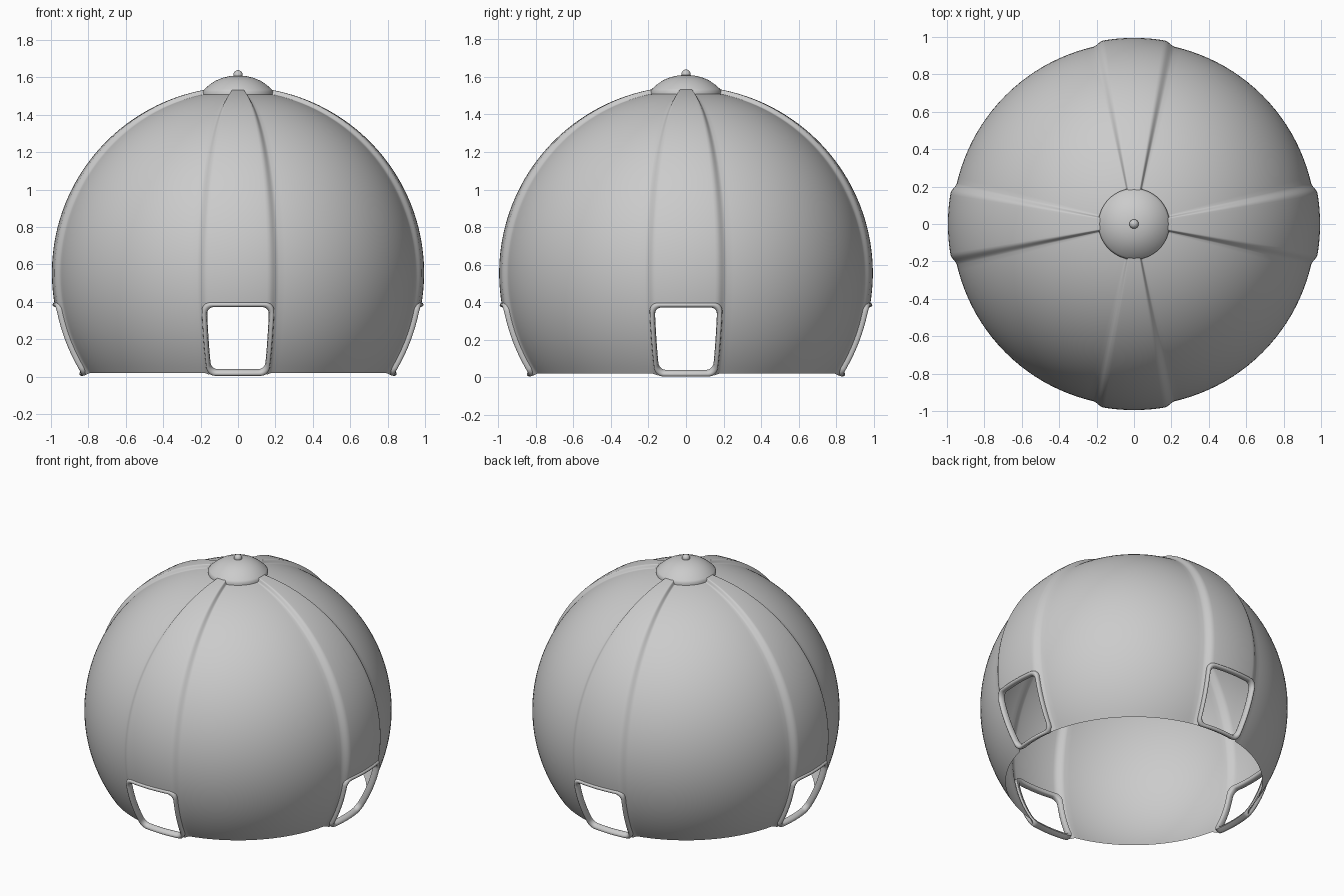
import bpy, bmesh
from math import sin, cos, radians, pi

if "Cube" in bpy.data.objects:
    bpy.data.objects.remove(bpy.data.objects["Cube"])

CZ = 0.555                 # sphere centre height
BODY, RIB = 0.972, 0.995   # radii of plain shell and raised ribs


def point(phi, lat, r):
    p, l = radians(phi), radians(lat)
    return (r * cos(l) * cos(p), r * cos(l) * sin(p), max(0.0, CZ + r * sin(l)))


def finish(name, bm, angle=60):
    bmesh.ops.recalc_face_normals(bm, faces=bm.faces)
    me = bpy.data.meshes.new(name)
    bm.to_mesh(me)
    bm.free()
    ob = bpy.data.objects.new(name, me)
    bpy.context.collection.objects.link(ob)
    bpy.ops.object.select_all(action='DESELECT')
    ob.select_set(True)
    bpy.context.view_layer.objects.active = ob
    bpy.ops.object.shade_smooth_by_angle(angle=radians(angle))
    return ob


def shell_radius(d):
    # smooth step from rib to plain shell, d = degrees from the rib centre
    t = min(1, max(0, (abs(d) - 9.5) / 3.5))
    return RIB + (BODY - RIB) * t * t * (3 - 2 * t)


# Dome shell with four ribs; faces are left out at the four openings
half = [1.5, 3, 4.5, 6, 7.5, 9, 9.8, 10.6, 11.2, 11.8, 12.4, 13,
        15, 18, 21, 24, 27, 30, 33, 36, 39, 42]
offsets = [-h for h in reversed(half)] + [0] + half + [45]
cols = [(q * 90 + o, o) for q in range(4) for o in offsets]
HOLE_TOP = -10.1
lats = [-33.4 + i * (HOLE_TOP + 33.4) / 10 for i in range(10)]
lats += [HOLE_TOP + i * (80 - HOLE_TOP) / 40 for i in range(41)]
bm = bmesh.new()
rows = [[bm.verts.new(point(p, l, shell_radius(o))) for p, o in cols] for l in lats]
n = len(cols)
for i in range(len(lats) - 1):
    for j in range(n):
        k = (j + 1) % n
        in_hole = max(abs(cols[j][1]), abs(cols[k][1])) <= 10.61
        if in_hole and i < 10:
            continue
        bm.faces.new((rows[i][j], rows[i][k], rows[i + 1][k], rows[i + 1][j]))
finish("dome_shell", bm)


def rounded_rect(w, bottom, top, r, steps=8):
    # rounded rectangle in (longitude, latitude) degrees
    pts = []
    for cx, cy, a0 in ((w - r, top - r, 0), (r - w, top - r, 90),
                       (r - w, bottom + r, 180), (w - r, bottom + r, 270)):
        for s in range(steps + 1):
            a = radians(a0 + 90 * s / steps)
            pts.append((cx + r * cos(a), cy + r * sin(a)))
    # add points along straight sides so the frame follows the curvature
    out = []
    for i, p in enumerate(pts):
        out.append(p)
        if i % (steps + 1) == steps:
            q = pts[(i + 1) % len(pts)]
            out += [(p[0] + (q[0] - p[0]) * t / 8, p[1] + (q[1] - p[1]) * t / 8)
                    for t in range(1, 8)]
    return out


# Opening frames: closed rounded section lofted around each opening
section = [(0.0, 0.965), (0.0, 0.992), (0.25, 1.003), (0.7, 1.007),
           (1.2, 1.003), (1.5, 0.993), (1.5, 0.972), (1.2, 0.965)]
for q, side in enumerate(("right", "back", "left", "front")):
    bm = bmesh.new()
    rings = []
    for d, r in section:
        path = rounded_rect(11.5 - d, -33.5 + d, -9.1 - d, 2.8 - 0.2 * d)
        rings.append([bm.verts.new(point(q * 90 + a, l, r)) for a, l in path])
    m = len(rings[0])
    for a, b in zip(rings, rings[1:] + rings[:1]):
        for j in range(m):
            k = (j + 1) % m
            bm.faces.new((a[j], a[k], b[k], b[j]))
    finish("opening_frame_" + side, bm)

# Top cap: revolved shallow dome
profile = [(0.186, 1.495), (0.19, 1.525), (0.18, 1.537), (0.155, 1.559),
           (0.12, 1.583), (0.08, 1.599), (0.04, 1.608), (0.0, 1.61)]
bm = bmesh.new()
S = 64
rings = [[bm.verts.new((r * cos(2 * pi * j / S), r * sin(2 * pi * j / S), z))
          for j in range(S)] for r, z in profile[:-1]]
for a, b in zip(rings, rings[1:]):
    for j in range(S):
        k = (j + 1) % S
        bm.faces.new((a[j], a[k], b[k], b[j]))
tip = bm.verts.new((0, 0, profile[-1][1]))
for j in range(S):
    bm.faces.new((rings[-1][j], rings[-1][(j + 1) % S], tip))
finish("top_cap", bm)

# Small knob on the cap
bm = bmesh.new()
bmesh.ops.create_uvsphere(bm, u_segments=24, v_segments=16, radius=0.025)
bmesh.ops.translate(bm, verts=bm.verts, vec=(0, 0, 1.614))
finish("top_knob", bm)
